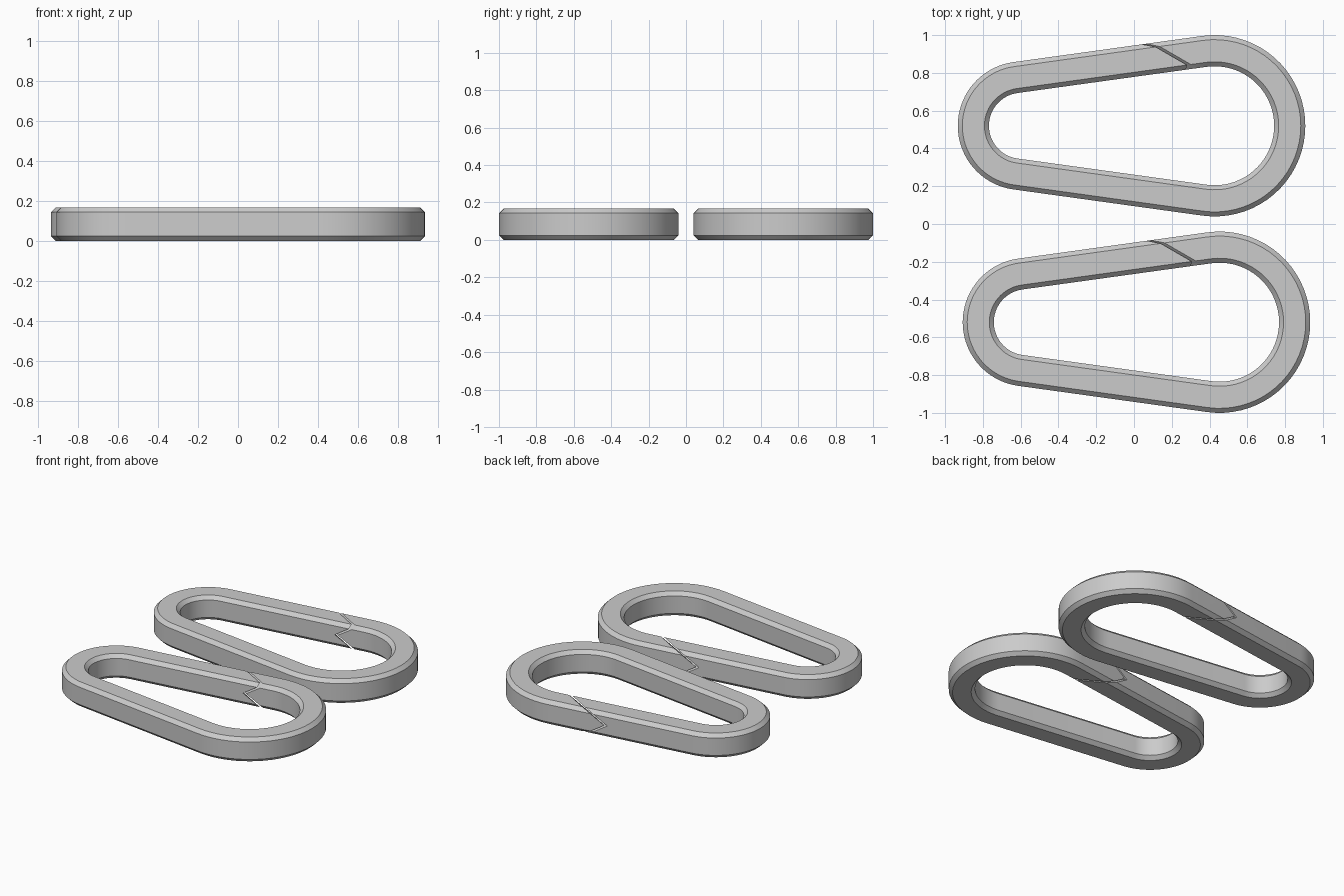
import bpy, bmesh, math

if "Cube" in bpy.data.objects:
    bpy.data.objects.remove(bpy.data.objects["Cube"])

H = 0.168            # ring thickness
C = 0.024            # chamfer size
W = 0.165            # band width
BIG_X, BIG_R = 0.44, 0.48
SMALL_X, SMALL_R = -0.58, 0.34
SEGS = 36

grey = bpy.data.materials.new("grey metal")
grey.diffuse_color = (0.6, 0.6, 0.6, 1)
grey.use_nodes = True
grey.node_tree.nodes["Principled BSDF"].inputs["Base Color"].default_value = grey.diffuse_color


def outline(inset):
    """Two arcs joined by their tangents, moved inward by inset."""
    tilt = math.asin((BIG_R - SMALL_R) / (BIG_X - SMALL_X))
    top = math.pi / 2 + tilt
    pts = []
    for cx, r, a0, a1 in ((BIG_X, BIG_R, -top, top),
                          (SMALL_X, SMALL_R, top, 2 * math.pi - top)):
        for i in range(SEGS + 1):
            a = a0 + (a1 - a0) * i / SEGS
            pts.append((cx + (r - inset) * math.cos(a), (r - inset) * math.sin(a)))
    return pts


def finish(bm, name):
    bmesh.ops.recalc_face_normals(bm, faces=bm.faces)
    mesh = bpy.data.meshes.new(name)
    bm.to_mesh(mesh)
    bm.free()
    mesh.materials.append(grey)
    ob = bpy.data.objects.new(name, mesh)
    bpy.context.collection.objects.link(ob)
    return ob


def make_ring(name):
    # Chamfered band section swept round the outline
    section = [(0, C), (0, H - C), (C, H), (W - C, H),
               (W, H - C), (W, C), (W - C, 0), (C, 0)]
    bm = bmesh.new()
    loops = [[bm.verts.new((x, y, z)) for x, y in outline(o)] for o, z in section]
    for k, a in enumerate(loops):
        b = loops[(k + 1) % len(loops)]
        for i in range(len(a)):
            j = (i + 1) % len(a)
            bm.faces.new((a[i], a[j], b[j], b[i]))
    return finish(bm, name)


def make_slit_cutter():
    # Thin chevron, pointing to the narrow end, pushed diagonally through the band
    mid, half, slope = H / 2, 0.013, 2.0
    side = [(0.2225 + slope * (abs(z - mid) - mid), z) for z in (-0.05, mid, H + 0.05)]
    profile = [(x - half, z) for x, z in side] + [(x + half, z) for x, z in reversed(side)]
    bm = bmesh.new()
    ends = []
    for t in (-0.25, 0.25):
        dx, dy = t * math.cos(math.radians(30)), -t * math.sin(math.radians(30))
        ends.append([bm.verts.new((x + dx, 0.37 + dy, z)) for x, z in profile])
    a, b = ends
    for i in range(6):
        j = (i + 1) % 6
        bm.faces.new((a[i], a[j], b[j], b[i]))
    for e in ends:
        bm.faces.new((e[0], e[1], e[4], e[5]))
        bm.faces.new((e[1], e[2], e[3], e[4]))
    return finish(bm, "slit_cutter")


cutter = make_slit_cutter()
cutter.hide_render = True

for name, x, y in (("back_ring", -0.013, 0.52), ("front_ring", 0.013, -0.52)):
    ring = make_ring(name)
    # Cut the slanted opening while the ring is at the origin
    cut = ring.modifiers.new("slit", 'BOOLEAN')
    cut.operation, cut.solver, cut.object = 'DIFFERENCE', 'EXACT', cutter
    bpy.ops.object.select_all(action='DESELECT')
    bpy.context.view_layer.objects.active = ring
    ring.select_set(True)
    bpy.ops.object.modifier_apply(modifier=cut.name)
    bpy.ops.object.shade_smooth_by_angle(angle=math.radians(30))
    ring.location = (x, y, 0)

bpy.data.objects.remove(cutter)
